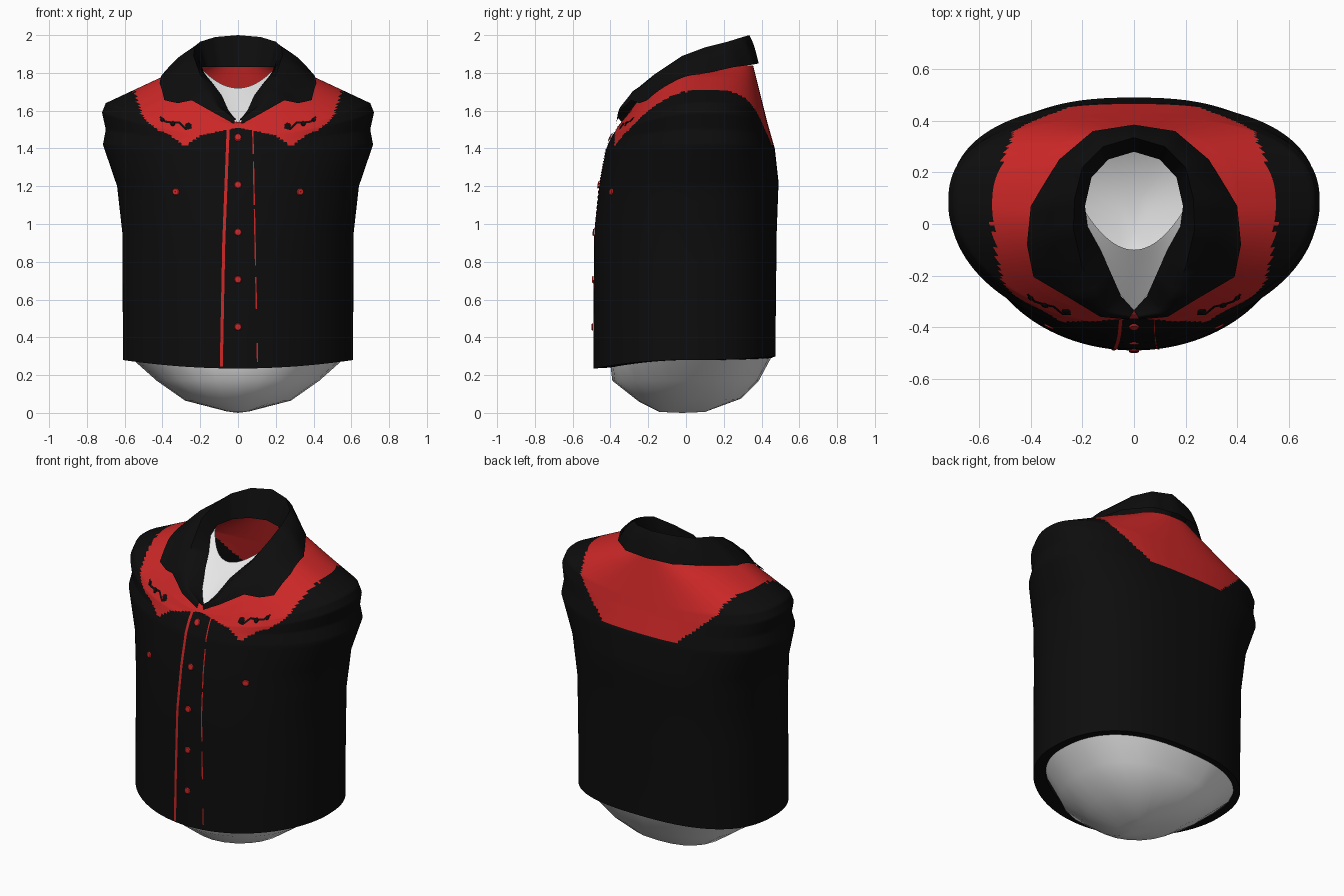
import bpy, bmesh, math
from mathutils import Vector
from mathutils.bvhtree import BVHTree

if "Cube" in bpy.data.objects:
    bpy.data.objects.remove(bpy.data.objects["Cube"])


def material(name, rgb):
    m = bpy.data.materials.new(name)
    m.diffuse_color = (*rgb, 1)
    m.use_nodes = True
    m.node_tree.nodes["Principled BSDF"].inputs["Base Color"].default_value = m.diffuse_color
    return m


BLACK = material("black_cloth", (0.004, 0.004, 0.004))
RED = material("red_cloth", (0.60, 0.02, 0.02))
WHITE = material("white_cloth", (0.80, 0.80, 0.80))


def build(name, verts, faces, mats, angle=40, paint=None):
    me = bpy.data.meshes.new(name)
    me.from_pydata([tuple(v) for v in verts], [], faces)
    bm = bmesh.new()
    bm.from_mesh(me)
    bmesh.ops.remove_doubles(bm, verts=bm.verts, dist=1e-5)
    bmesh.ops.recalc_face_normals(bm, faces=bm.faces)
    bm.to_mesh(me)
    bm.free()
    for m in mats:
        me.materials.append(m)
    if paint:
        for p in me.polygons:
            p.material_index = paint(p.center)
    ob = bpy.data.objects.new(name, me)
    bpy.context.collection.objects.link(ob)
    bpy.ops.object.select_all(action='DESELECT')
    ob.select_set(True)
    bpy.context.view_layer.objects.active = ob
    bpy.ops.object.shade_smooth_by_angle(angle=math.radians(angle))
    return ob


def grid(rows, closed=False):
    n = len(rows[0])
    verts = [v for r in rows for v in r]
    faces = []
    for j in range(len(rows) - 1):
        for i in range(n if closed else n - 1):
            k = (i + 1) % n
            faces.append((j * n + i, j * n + k, (j + 1) * n + k, (j + 1) * n + i))
    return verts, faces


def lerp(points, t):
    """Piecewise linear lookup in (key, value) pairs."""
    if t <= points[0][0]:
        return points[0][1]
    for (a, u), (b, v) in zip(points, points[1:]):
        if t <= b:
            return u + (v - u) * (t - a) / (b - a)
    return points[-1][1]


def ring(r, n):
    """Rounded section with separate front, side and back heights."""
    hw, yc, yf, yb, zf, zs, zb = r
    out = []
    for i in range(n):
        a = 2 * math.pi * i / n
        c, s = math.cos(a), math.sin(a)
        if s < 0:
            out.append(Vector((hw * c, yc + (yc - yf) * s, zs + (zf - zs) * s * s)))
        else:
            out.append(Vector((hw * math.copysign(abs(c) ** 0.8, c),
                               yc + (yb - yc) * s ** 0.8, zs + (zb - zs) * s * s)))
    return out


def loft(rings, n, steps):
    rows = []
    for k, (a, b) in enumerate(zip(rings, rings[1:])):
        for j in range(steps[k]):
            t = j / steps[k]
            rows.append(ring([u + (v - u) * t for u, v in zip(a, b)], n))
    rows.append(ring(rings[-1], n))
    return rows


# Shirt body: hem, torso, shoulders, neck edge
SHIRT = [
    (.56, .02, -.40, .45, .24, .28, .29),
    (.61, .00, -.49, .475, .235, .28, .30),
    (.61, .00, -.49, .475, .50, .50, .50),
    (.612, .01, -.485, .48, .95, .95, .95),
    (.64, .03, -.46, .49, 1.20, 1.20, 1.22),
    (.715, .07, -.425, .47, 1.39, 1.42, 1.40),
    (.70, .08, -.405, .45, 1.44, 1.50, 1.47),
    (.72, .08, -.39, .43, 1.47, 1.59, 1.54),
    (.70, .08, -.375, .415, 1.49, 1.64, 1.60),
    (.55, .07, -.365, .395, 1.51, 1.71, 1.68),
    (.40, .06, -.35, .375, 1.53, 1.78, 1.76),
    (.24, .05, -.335, .355, 1.54, 1.84, 1.84),
]
YOKE_FRONT = [(0, 1.51), (.1, 1.49), (.2, 1.47), (.28, 1.41), (.36, 1.47),
              (.43, 1.50), (.5, 1.56), (.55, 1.71), (.56, 3)]
YOKE_BACK = [(.25, 1.42), (.43, 1.58), (.55, 1.70)]
YOKE_SIDE = [(-.05, .55), (.06, .555), (.2, .53), (.44, .43)]


def yoke(c):
    x = abs(c.x)
    if c.y < 0:
        return int(c.z > lerp(YOKE_FRONT, x))
    return int(x < lerp(YOKE_SIDE, c.y) and c.z > (lerp(YOKE_BACK, x) if c.y > .25 else 1.4))


verts, faces = grid(loft(SHIRT, 216, [1, 2, 3, 3, 8, 8, 8, 8, 8, 16, 12, 8]), True)
build("shirt_body", verts, faces, [BLACK, RED], 50, yoke)
surface = BVHTree.FromPolygons(verts, faces)


def on_front(x, z, lift=.005):
    co, n, _, _ = surface.ray_cast(Vector((x, -2, z)), Vector((0, 1, 0)))
    if co is None:
        return Vector((x, -.35, z))
    return co + (n if n.y < 0 else -n) * lift


# Collar, from front centre to back centre: inner edge, fold, outer edge
COLLAR = [
    ((0, -.335, 1.535), (.01, -.35, 1.55), (.02, -.37, 1.53)),
    ((.05, -.28, 1.60), (.09, -.335, 1.61), (.13, -.36, 1.59)),
    ((.085, -.20, 1.68), (.14, -.28, 1.70), (.245, -.29, 1.655)),
    ((.13, -.10, 1.74), (.20, -.17, 1.79), (.39, -.205, 1.625)),
    ((.18, -.01, 1.80), (.235, -.02, 1.89), (.415, -.08, 1.72)),
    ((.19, .07, 1.83), (.23, .10, 1.935), (.40, .07, 1.79)),
    ((.165, .18, 1.83), (.20, .22, 1.965), (.29, .25, 1.83)),
    ((.10, .25, 1.83), (.12, .30, 1.99), (.16, .36, 1.845)),
    ((0, .28, 1.83), (0, .335, 2.0), (0, .385, 1.85)),
]


def collar_column(inner, fold, outer):
    col = [inner, fold]
    for k in range(1, 5):
        p = fold.lerp(outer, k / 4)
        p.z += .02 * math.sin(math.pi * k / 4)
        hit = surface.ray_cast(Vector((p.x, p.y, 3)), Vector((0, 0, -1)))[0]
        if hit and hit.z > 1.4:
            p.z = max(p.z, hit.z + .012)
        col.append(p)
    return col


half = []
for a, b in zip(COLLAR, COLLAR[1:]):
    for k in range(4):
        half.append(collar_column(*[Vector(p).lerp(Vector(q), k / 4) for p, q in zip(a, b)]))
half.append(collar_column(*[Vector(p) for p in COLLAR[-1]]))
mirrored = [[Vector((-p.x, p.y, p.z)) for p in col] for col in reversed(half[:-1])]
build("collar", *grid(half + mirrored), [BLACK], 60)

# Undershirt: throat panel and rounded base
rows = []
for j in range(7):
    t = j / 6
    row = []
    for i in range(25):
        s = i / 12 - 1
        rim = Vector((.19 * s, -.10 + .15 * s * s, 1.72 + .10 * s * s))
        low = Vector((.22 * s, -.345 + .30 * abs(s), 1.52 + .27 * abs(s)))
        row.append(low.lerp(rim, t))
    rows.append(row)
build("undershirt_throat", *grid(rows), [WHITE], 60)

BASE = [
    (.565, .02, -.405, .455, .29, .29, .30),
    (.43, .01, -.39, .385, .17, .17, .17),
    (.28, .01, -.25, .29, .06, .065, .075),
    (.06, -.02, -.14, .10, .005, .008, .005),
    (.0, -.02, -.02, -.02, .0, .0, .0),
]
build("undershirt_base", *grid(loft(BASE, 24, [1] * 4), True), [WHITE], 60)


# Painted strips following the front of the shirt
def strip(name, path, width, mat, n=6, lift=.004):
    pts = []
    for a, b in zip(path, path[1:]):
        pts += [Vector(a).lerp(Vector(b), k / n) for k in range(n)]
    pts.append(Vector(path[-1]))
    rows = []
    for i, p in enumerate(pts):
        d = (pts[min(i + 1, len(pts) - 1)] - pts[max(i - 1, 0)]).normalized()
        side = Vector((-d.y, d.x)) * width / 2
        rows.append([on_front(*(p + side), lift), on_front(*(p - side), lift)])
    build(name, *grid(rows), [mat])


strip("placket_edge", [(-.088, .245), (-.075, .9), (-.052, 1.5)], .016, RED, 16)
strip("placket_top_edge", [(-.052, 1.5), (-.01, 1.535)], .012, RED)
for k, (z0, z1) in enumerate([(.27, .37), (.55, .72), (.78, 1.08), (1.1, 1.33), (1.37, 1.5)]):
    strip(f"placket_stitch_{k}", [(.108 - .02 * z0, z0), (.108 - .02 * z1, z1)], .007, RED)


# Buttons and pocket snaps
def disc(name, x, z, r, mat, height):
    rows = [[on_front(x + r * f * math.cos(a), z + r * f * math.sin(a), h)
             for a in [i * math.pi / 6 for i in range(12)]]
            for f, h in ((1, .003), (.8, height), (.01, height + .001))]
    build(name, *grid(rows, True), [mat])


for k in range(5):
    disc(f"button_{k}", 0, 1.457 - .2505 * k, .02, RED, .009)
for side in (-1, 1):
    tag = "left" if side < 0 else "right"
    disc(f"pocket_snap_{tag}", side * .328, 1.17, .019, RED, .009)
    # Embroidered sprig on each yoke point
    strip(f"sprig_stem_{tag}", [(side * x, z) for x, z in
          ((.412, 1.565), (.385, 1.54), (.35, 1.535), (.31, 1.535), (.275, 1.50), (.245, 1.51))],
          .011, BLACK, 3)
    for k, (x, z, r) in enumerate(((.262, 1.518, .017), (.345, 1.53, .013), (.40, 1.55, .011))):
        disc(f"sprig_flower_{tag}_{k}", side * x, z, r, BLACK, .006)
